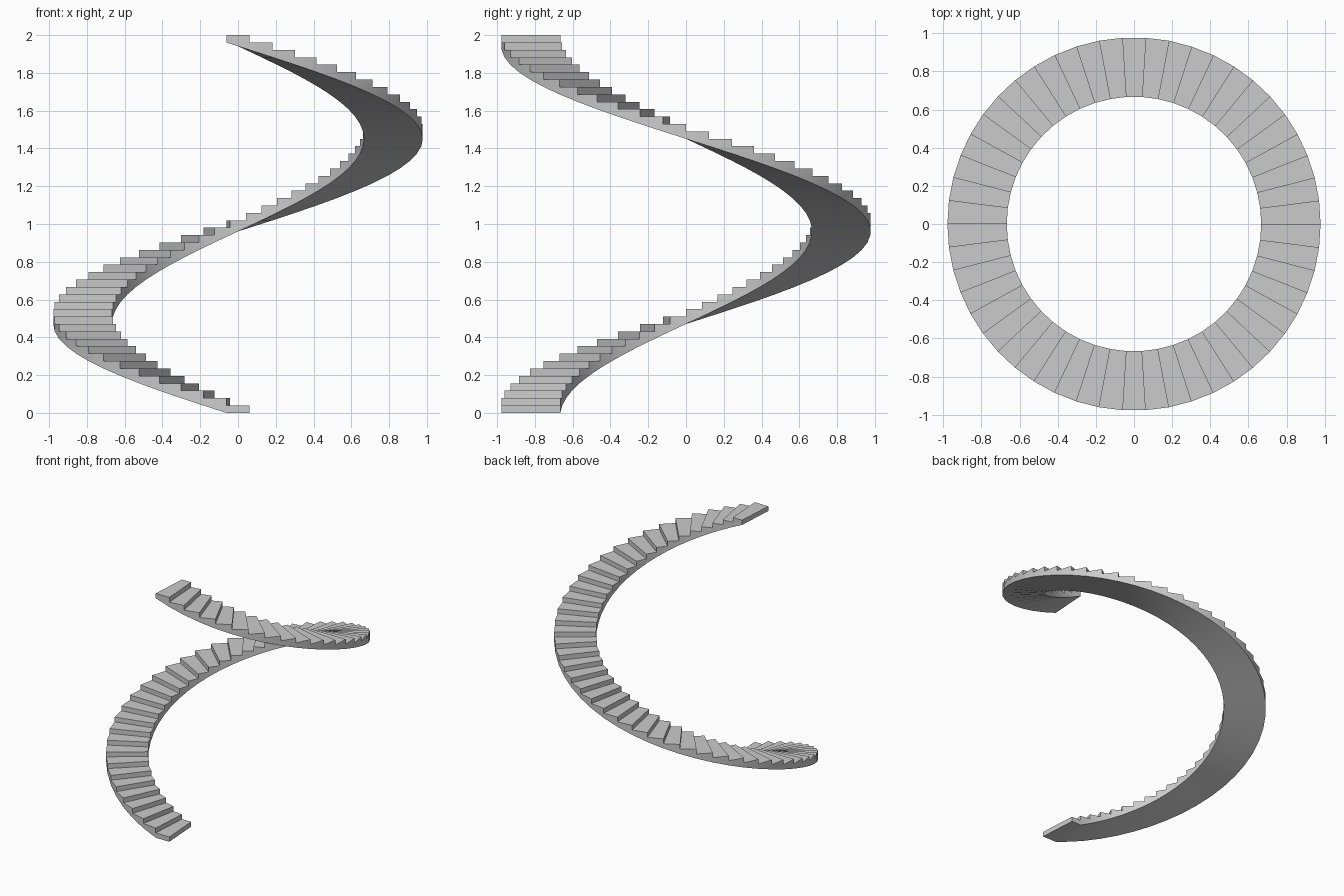
import bpy, bmesh
from math import sin, cos, radians

if "Cube" in bpy.data.objects:
    bpy.data.objects.remove(bpy.data.objects["Cube"])

STEPS = 51               # one turn of 50 steps plus the closing step
RISE = 2.0 / STEPS
TURN = radians(360 / 50)
R_IN, R_OUT = 0.667, 0.978

bm = bmesh.new()


def pair(edge, z):
    """Inner and outer vertex on a step edge, climbing clockwise from the front."""
    a = radians(-90) - (edge - 0.5) * TURN
    return [bm.verts.new((r * cos(a), r * sin(a), z)) for r in (R_IN, R_OUT)]


# Vertex pairs: underside line, and foot/top of each riser
under = [pair(i, max(0, i - 1) * RISE) for i in range(STEPS + 1)]
nose = [pair(i, (i + 1) * RISE) for i in range(STEPS)]
back = [pair(i + 1, (i + 1) * RISE) for i in range(STEPS)]


def bridge(p, q):
    bm.faces.new((p[0], p[1], q[1], q[0]))


for i in range(STEPS):
    bridge(nose[i], back[i])                              # tread
    bridge(under[i + 1], under[i])                        # sloping underside
    # back edge of the previous tread is the foot of this riser
    foot = back[i - 1] if i else under[0]
    bridge(foot, nose[i])                                 # riser
    for s in (0, 1):                                      # inner and outer walls
        loop = [under[i][s], under[i + 1][s], back[i][s], nose[i][s]]
        if i > 1:
            loop.append(foot[s])
        elif i == 1:
            loop.append(foot[s])
        bm.faces.new(loop)
bridge(back[-1], under[-1])                               # top end face

bmesh.ops.recalc_face_normals(bm, faces=bm.faces)
mesh = bpy.data.meshes.new("spiral_staircase")
bm.to_mesh(mesh)
bm.free()
stairs = bpy.data.objects.new("spiral_staircase", mesh)
bpy.context.collection.objects.link(stairs)

# Smooth curved walls and underside, crisp steps
bpy.context.view_layer.objects.active = stairs
stairs.select_set(True)
bpy.ops.object.shade_smooth_by_angle(angle=radians(30))
